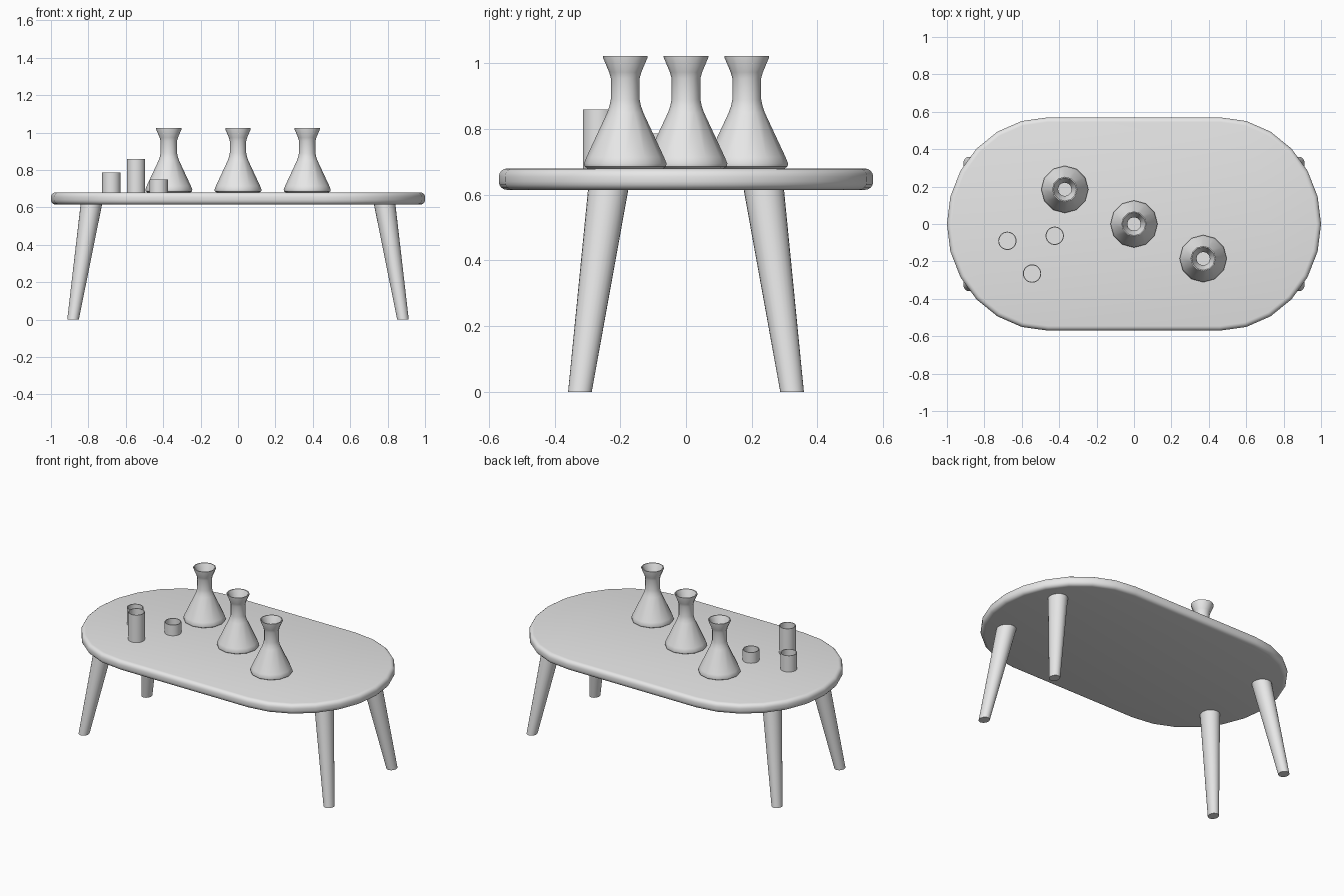
import bpy
import bmesh
from math import sin, cos, pi, radians

cube = bpy.data.objects.get("Cube")
if cube:
    bpy.data.objects.remove(cube, do_unlink=True)

grey = bpy.data.materials.new("plain_grey")
grey.use_nodes = True
grey.diffuse_color = (0.8, 0.8, 0.8, 1)
grey.node_tree.nodes["Principled BSDF"].inputs["Base Color"].default_value = (0.8, 0.8, 0.8, 1)


def loft(name, rings, location=(0, 0, 0)):
    """Skin a stack of equal-length rings and cap both ends."""
    bm = bmesh.new()
    loops = [[bm.verts.new(p) for p in ring] for ring in rings]
    for low, high in zip(loops, loops[1:]):
        for i in range(len(low)):
            j = (i + 1) % len(low)
            bm.faces.new((low[i], low[j], high[j], high[i]))
    bm.faces.new(loops[0][::-1])
    bm.faces.new(loops[-1])
    bmesh.ops.recalc_face_normals(bm, faces=bm.faces)
    mesh = bpy.data.meshes.new(name)
    bm.to_mesh(mesh)
    bm.free()
    mesh.materials.append(grey)
    obj = bpy.data.objects.new(name, mesh)
    obj.location = location
    bpy.context.collection.objects.link(obj)
    bpy.ops.object.select_all(action="DESELECT")
    obj.select_set(True)
    bpy.context.view_layer.objects.active = obj
    bpy.ops.object.shade_smooth_by_angle(angle=radians(40))
    return obj


def ellipse(rx, ry, z, sides, cx=0, cy=0):
    return [(cx + rx * cos(2 * pi * i / sides), cy + ry * sin(2 * pi * i / sides), z)
            for i in range(sides)]


def lathe(name, profile, sides, location):
    return loft(name, [ellipse(r, r, z, sides) for r, z in profile], location)


def stadium(inset, z):
    """Oblong outline: two half ellipses joined by straight sides."""
    ring = []
    for side, start in ((1, -pi / 2), (-1, pi / 2)):
        for i in range(13):
            a = start + pi * i / 12
            ring.append((side * 0.46 + (0.54 - inset) * cos(a), (0.57 - inset) * sin(a), z))
    return ring


# Tabletop with rounded rim
BOTTOM, TOP, ROUND = 0.615, 0.68, 0.025
rim = []
for i in range(5):
    a = pi / 2 * i / 4
    rim.append((ROUND * (1 - sin(a)), BOTTOM + ROUND * (1 - cos(a))))
rim += [(d, BOTTOM + TOP - z) for d, z in reversed(rim)]
loft("tabletop", [stadium(d, z) for d, z in rim])

# Splayed, tapered legs
for sx, x_name in ((1, "left"), (-1, "right")):
    for sy, y_name in ((-1, "front"), (1, "back")):
        loft(f"{y_name}_{x_name}_leg", [
            ellipse(0.031, 0.036, 0, 24, sx * 0.882, sy * 0.323),
            ellipse(0.058, 0.062, 0.63, 24, sx * 0.782, sy * 0.235)])

# Open conical flasks: outside up, over the lip, then down the inside
FLASK = [(0.115, 0), (0.124, 0.006), (0.126, 0.015), (0.118, 0.035), (0.055, 0.17),
         (0.048, 0.19), (0.044, 0.21), (0.044, 0.275), (0.049, 0.293), (0.068, 0.338),
         (0.068, 0.343), (0.062, 0.343), (0.042, 0.293), (0.036, 0.275), (0.036, 0.21),
         (0.046, 0.17), (0.108, 0.035), (0.108, 0.012)]
for i, name in ((-1, "right_flask"), (0, "middle_flask"), (1, "left_flask")):
    lathe(name, FLASK, 12, (0.37 * i, -0.185 * i, TOP))

# Thin-walled cups
for name, x, y, height in (("medium_cup", -0.677, -0.09, 0.106),
                           ("tall_cup", -0.545, -0.265, 0.179),
                           ("short_cup", -0.424, -0.063, 0.07)):
    lathe(name, [(0.049, 0), (0.049, height), (0.044, height), (0.044, 0.006)], 32, (x, y, TOP))
